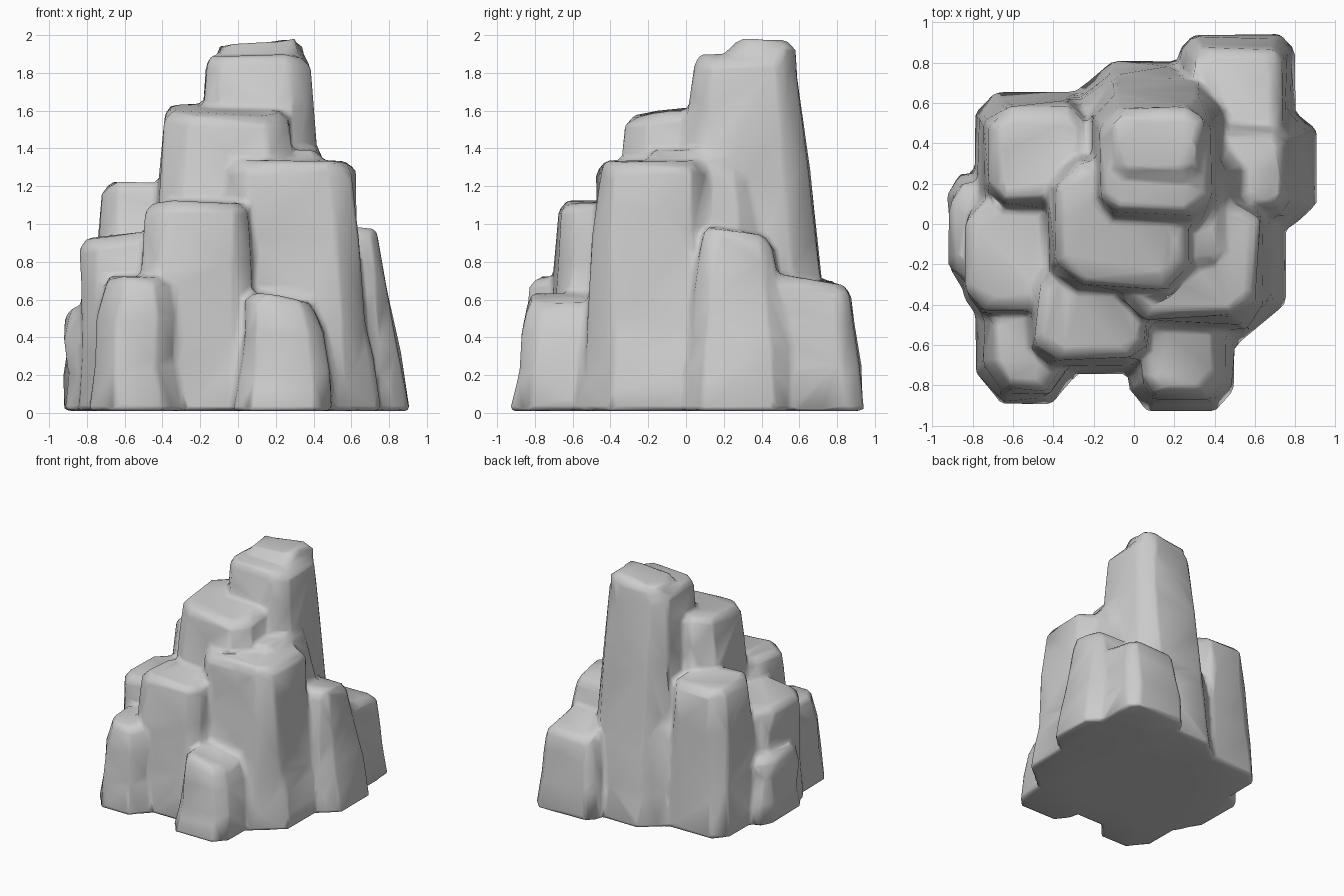
import bpy, bmesh, random

if "Cube" in bpy.data.objects:
    bpy.data.objects.remove(bpy.data.objects["Cube"])

random.seed(4)
BASE_Z = 0.01


def octagon(box, grow_x, grow_y, scale, cut):
    """Chamfered rectangle from (x0, x1, y0, y1), grown outwards."""
    x0, x1, y0, y1 = box
    cx, cy = (x0 + x1) / 2, (y0 + y1) / 2
    hx, hy = ((x1 - x0) / 2 + grow_x) * scale, ((y1 - y0) / 2 + grow_y) * scale
    k = 1 - cut
    unit = [(1, -k), (1, k), (k, 1), (-k, 1), (-1, k), (-1, -k), (-k, -1), (k, -1)]
    return [(cx + hx * u, cy + hy * v) for u, v in unit]


def column(name, top, z, flare, tilt_x=0, tilt_y=0, cut=0.35):
    """Rock column: top rectangle, height, outward flare at the ground."""
    levels = [(1, BASE_Z, 1), (0.65, z * 0.35, 1), (0.3, z * 0.7, 1),
              (0, z - 0.05, 1), (0, z, 0.84)]
    bm = bmesh.new()
    rings = []
    cx, cy = (top[0] + top[1]) / 2, (top[2] + top[3]) / 2
    for i, (t, h, s) in enumerate(levels):
        j = 0.02 if i else 0.004
        ring = []
        for x, y in octagon(top, flare[0] * t, flare[1] * t, s, cut):
            dz = 0
            if i >= 3:
                dz = tilt_x * (x - cx) + tilt_y * (y - cy) + random.uniform(-.01, .01)
            ring.append(bm.verts.new((x + random.uniform(-j, j),
                                      y + random.uniform(-j, j), h + dz)))
        rings.append(ring)
    for a, b in zip(rings, rings[1:]):
        for i in range(8):
            k = (i + 1) % 8
            bm.faces.new((a[i], a[k], b[k], b[i]))
    bm.faces.new(rings[0][::-1])
    bm.faces.new(rings[-1])
    bmesh.ops.triangulate(bm, faces=bm.faces[:])
    bmesh.ops.recalc_face_normals(bm, faces=bm.faces[:])
    me = bpy.data.meshes.new(name)
    bm.to_mesh(me)
    bm.free()
    ob = bpy.data.objects.new(name, me)
    bpy.context.collection.objects.link(ob)
    return ob


# Rock columns, from the summit down to the foot
columns = [
    column("peak", (-.18, .38, .05, .58), 1.89, (.09, .2)),
    column("crest", (-.12, .33, .23, .57), 1.96, (.1, .1), tilt_x=.1),
    column("shoulder", (-.39, .27, -.31, .30), 1.61, (.09, .1), tilt_y=.12),
    column("right_front", (-.05, .61, -.47, .12), 1.33, (.11, .07)),
    column("right_fill", (.1, .45, -.2, .35), 1.39, (.25, .1)),
    column("front_middle", (-.48, .06, -.67, -.20), 1.12, (.06, .08)),
    column("left_back", (-.72, -.25, .11, .57), 1.22, (.07, .09)),
    column("left_middle", (-.82, -.35, -.42, .12), .94, (.02, .07), tilt_x=.12),
    column("front_left", (-.71, -.35, -.82, -.34), .72, (.08, .08), cut=.52),
    column("front_right", (.05, .42, -.83, -.42), .61, (.08, .1), tilt_x=-.2),
    column("right_side", (.38, .75, .09, .47), .96, (.16, .1), tilt_y=-.2),
    column("back_right", (.28, .74, .38, .87), .71, (.06, .07), tilt_y=-.12, cut=.25),
    column("far_left", (-.90, -.60, -.26, .19), .55, (.02, .06)),
    column("back_foot", (-.25, .35, .3, .7), .85, (.08, .11), cut=.6),
    # low core that closes the gaps between columns
    column("core", (-.55, .58, -.46, .48), .85, (.18, .15)),
]

# Fuse the columns into one skin, soften it, then reduce it to coarse facets
bpy.ops.object.select_all(action='DESELECT')
for ob in columns:
    ob.select_set(True)
rock = columns[0]
bpy.context.view_layer.objects.active = rock
bpy.ops.object.join()
rock.name = "rock"
rock.data.name = "rock"

fuse = rock.modifiers.new("fuse", 'REMESH')
fuse.mode = 'VOXEL'
fuse.voxel_size = 0.02
soften = rock.modifiers.new("soften", 'SMOOTH')
soften.factor = 0.5
soften.iterations = 5
reduce = rock.modifiers.new("reduce", 'DECIMATE')
reduce.ratio = 0.03
for m in ("fuse", "soften", "reduce"):
    bpy.ops.object.modifier_apply(modifier=m)

bpy.ops.object.shade_smooth()
